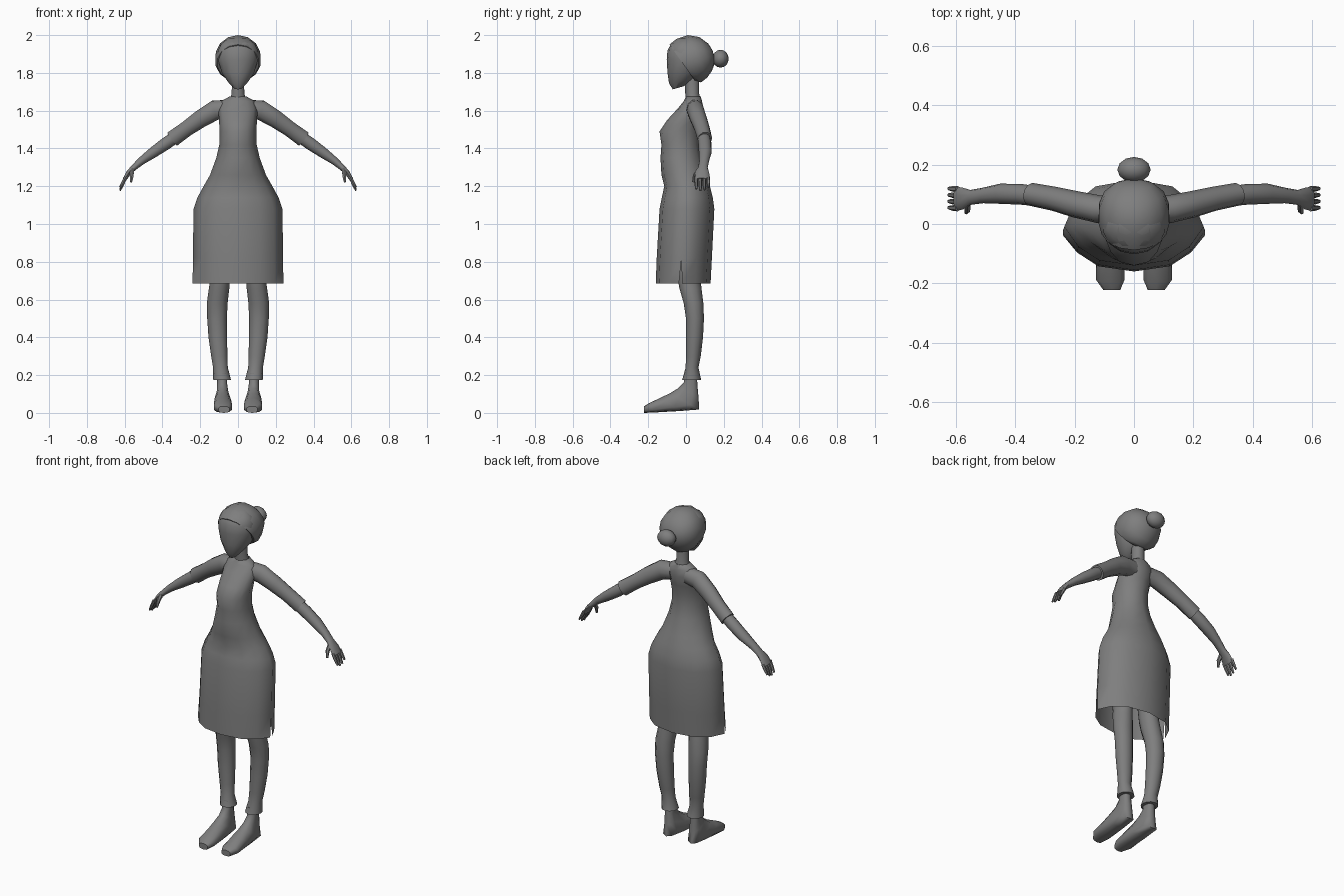
import bpy, bmesh, math
from mathutils import Vector

cube = bpy.data.objects.get("Cube")
if cube:
    bpy.data.objects.remove(cube, do_unlink=True)

GREY = (0.21, 0.21, 0.21, 1)
mat = bpy.data.materials.new("plain grey")
mat.use_nodes = True
mat.diffuse_color = GREY
mat.node_tree.nodes["Principled BSDF"].inputs["Base Color"].default_value = GREY


def finish(name, bm, angle=50):
    bmesh.ops.recalc_face_normals(bm, faces=bm.faces)
    mesh = bpy.data.meshes.new(name)
    bm.to_mesh(mesh)
    bm.free()
    ob = bpy.data.objects.new(name, mesh)
    bpy.context.collection.objects.link(ob)
    mesh.materials.append(mat)
    bpy.ops.object.select_all(action='DESELECT')
    ob.select_set(True)
    bpy.context.view_layer.objects.active = ob
    bpy.ops.object.shade_smooth_by_angle(angle=math.radians(angle))
    return ob


def skin(rings, cap_first=True, cap_last=True):
    """Bridge rings of points into a tube, optionally closed at the ends."""
    bm = bmesh.new()
    loops = [[bm.verts.new(p) for p in ring] for ring in rings]
    n = len(loops[0])
    for a, b in zip(loops, loops[1:]):
        for i in range(n):
            j = (i + 1) % n
            bm.faces.new((a[i], a[j], b[j], b[i]))
    if cap_first:
        bm.faces.new(loops[0])
    if cap_last:
        bm.faces.new(loops[-1])
    return bm


def oval(n=12, power=1.0):
    """Half profile pairs (width fraction, front-to-back fraction), whole loop."""
    pts = []
    for i in range(n):
        a = 2 * math.pi * i / n
        s, c = math.sin(a), math.cos(a)
        pts.append((math.copysign(abs(s) ** power, s),
                    0.5 - 0.5 * math.copysign(abs(c) ** power, c)))
    return pts


def sections(rows, profile, side=1):
    """Rows: front (y, z), back (y, z), centre x, half width."""
    return [[(side * (cx + hw * u), f[0] + (b[0] - f[0]) * t, f[1] + (b[1] - f[1]) * t)
             for u, t in profile] for f, b, cx, hw in rows]


def limb(rows, side=1, n=10):
    """Rows: centre, radius along y, radius across; rings face along the path."""
    pts = [Vector(r[0]) for r in rows]
    rings = []
    for i, (p, ry, rz) in enumerate(rows):
        t = (pts[min(i + 1, len(pts) - 1)] - pts[max(i - 1, 0)]).normalized()
        v = (Vector((0, 1, 0)) - t * t.y).normalized()
        w = t.cross(v)
        ring = []
        for k in range(n):
            a = 2 * math.pi * k / n
            q = pts[i] + v * ry * math.cos(a) + w * rz * math.sin(a)
            ring.append((side * q.x, q.y, q.z))
        rings.append(ring)
    return rings


# Dress: angular body profile, open hem with side slits
half = [(.5, .06), (.8, .22), (1, .45), (.86, .72), (.55, .92)]
body = [(0, 0)] + half + [(0, 1)] + [(-u, t) for u, t in reversed(half)]
dress_rows = [  # z, front y, back y, half width
    (.685, -.16, .13, .24), (.82, -.155, .137, .239), (1.08, -.14, .15, .235),
    (1.14, -.128, .142, .215), (1.2, -.115, .127, .182), (1.26, -.13, .108, .148),
    (1.35, -.135, .08, .115), (1.42, -.13, .068, .099), (1.49, -.14, .07, .098),
    (1.55, -.1, .08, .1), (1.61, -.045, .092, .105), (1.65, -.012, .085, .09),
    (1.675, 0, .078, .045)]
bm = skin(sections([((f, z), (b, z), 0, w) for z, f, b, w in dress_rows], body),
          cap_first=False)
slits = [e for e in bm.edges if len(e.link_faces) == 2
         and all(v.co.z < .83 and abs(v.co.x) > .235 for v in e.verts)]
bmesh.ops.split_edges(bm, edges=slits)
for v in bm.verts:
    if v.co.z < .7 and abs(v.co.x) > .235:
        front = v.link_faces[0].calc_center_median().y < v.co.y
        v.co.y += -.008 if front else .008
finish("dress", bm, 60)

# Neck and face
finish("neck", skin(sections([
    ((0, 1.65), (.08, 1.65), 0, .05), ((-.004, 1.69), (.07, 1.69), 0, .035),
    ((-.01, 1.8), (.07, 1.8), 0, .034)], oval(10))))
finish("face", skin(sections([
    ((-.07, 1.713), (-.01, 1.73), 0, .024), ((-.09, 1.745), (.04, 1.765), 0, .055),
    ((-.098, 1.8), (.07, 1.8), 0, .088), ((-.102, 1.87), (.09, 1.87), 0, .108),
    ((-.098, 1.92), (.09, 1.92), 0, .108), ((-.078, 1.955), (.07, 1.955), 0, .09),
    ((-.03, 1.985), (.04, 1.985), 0, .05)], oval(14))))

# Hair shell swept back from the hairline, and the bun
finish("hair", skin(sections([
    ((-.088, 1.95), (.05, 1.755), 0, .112), ((-.05, 1.98), (.08, 1.75), 0, .122),
    ((.01, 2.0), (.112, 1.775), 0, .12), ((.07, 1.99), (.137, 1.81), 0, .102),
    ((.118, 1.955), (.15, 1.845), 0, .065), ((.14, 1.92), (.152, 1.88), 0, .025)],
    oval(14))))
bm = bmesh.new()
bmesh.ops.create_uvsphere(bm, u_segments=12, v_segments=8, radius=1)
for v in bm.verts:
    v.co = Vector((v.co.x * .056, .183 + v.co.y * .043, 1.875 + v.co.z * .047))
finish("hair_bun", bm, 60)

for side, tag in ((1, "left"), (-1, "right")):
    # Trouser leg with a flared cuff
    finish(tag + "_leg", skin(sections([
        ((-.07, 1.0), (.09, 1.0), .09, .075), ((-.045, .72), (.075, .72), .093, .052),
        ((-.035, .66), (.082, .66), .1, .054), ((-.012, .58), (.092, .58), .11, .055),
        ((0, .5), (.095, .5), .111, .052), ((0, .4), (.09, .4), .107, .049),
        ((0, .3), (.078, .3), .099, .043), ((-.002, .24), (.066, .24), .093, .039),
        ((-.02, .175), (.08, .175), .084, .047)], oval(12), side)))
    # Foot bending from the ankle to the toe
    finish(tag + "_foot", skin(sections([
        ((-.01, .21), (.058, .21), .084, .027), ((-.012, .16), (.06, .15), .084, .027),
        ((-.042, .13), (.066, .085), .082, .031), ((-.085, .104), (.07, .018), .082, .043),
        ((-.135, .08), (-.03, .01), .08, .048), ((-.195, .052), (-.17, .002), .08, .05),
        ((-.222, .035), (-.222, 0), .075, .03)], oval(10, .75), side)))
    # Sleeve and forearm
    finish(tag + "_sleeve", skin(limb([
        ((.05, .045, 1.61), .044, .05), ((.12, .05, 1.603), .047, .055),
        ((.2, .067, 1.555), .045, .049), ((.27, .085, 1.506), .041, .043),
        ((.347, .1, 1.45), .039, .045)], side)))
    finish(tag + "_forearm", skin(limb([
        ((.3, .09, 1.483), .033, .033), ((.38, .1, 1.427), .035, .035),
        ((.45, .102, 1.378), .034, .03), ((.51, .096, 1.335), .026, .022),
        ((.55, .09, 1.3), .025, .017), ((.578, .086, 1.272), .037, .014),
        ((.6, .085, 1.237), .041, .011)], side)))
    # Fingers and thumb
    for k, drop in enumerate((.055, .064, .06, .045)):
        y = .053 + .0215 * k
        finish(f"{tag}_finger_{k + 1}", skin(limb([
            ((.594, y, 1.25), .0105, .01), ((.611, y + .001, 1.24 - drop * .5), .0095, .009),
            ((.625, y + .002, 1.24 - drop), .006, .005)], side, 6)))
    finish(tag + "_thumb", skin(limb([
        ((.562, .07, 1.285), .014, .013), ((.562, .047, 1.258), .011, .011),
        ((.566, .038, 1.222), .006, .006)], side, 6)))
